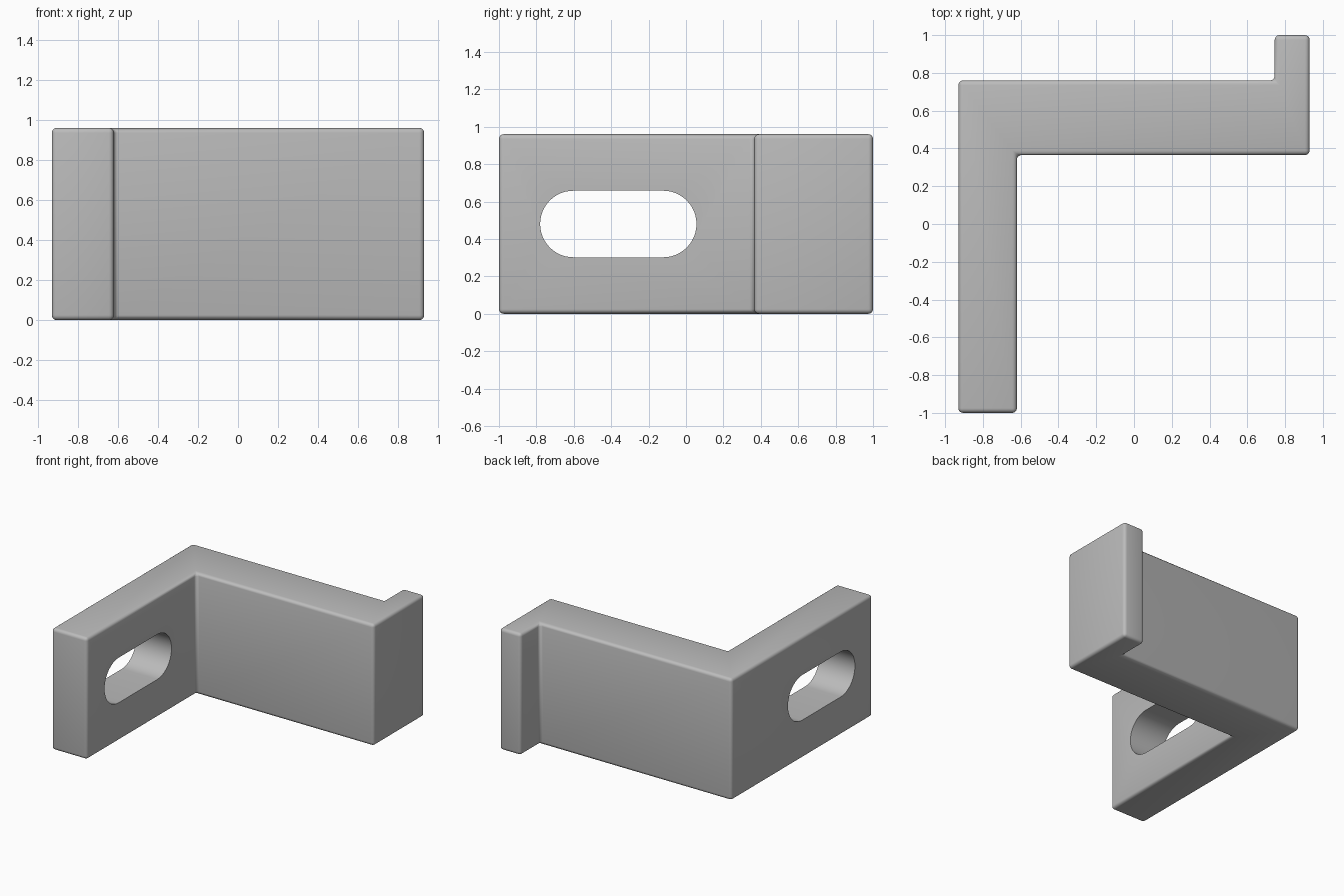
import bpy
import bmesh
import math

cube = bpy.data.objects.get("Cube")
if cube:
    bpy.data.objects.remove(cube, do_unlink=True)

HEIGHT = 0.96

# One plain grey for the whole part
grey = bpy.data.materials.new("plain_grey")
grey.use_nodes = True
colour = (0.5, 0.5, 0.5, 1)
grey.diffuse_color = colour
grey.node_tree.nodes["Principled BSDF"].inputs["Base Color"].default_value = colour


def prism(name, outline, direction):
    """Extrude a closed outline of 3D points along a direction."""
    bm = bmesh.new()
    face = bm.faces.new([bm.verts.new(p) for p in outline])
    top = bmesh.ops.extrude_face_region(bm, geom=[face])
    verts = [g for g in top["geom"] if isinstance(g, bmesh.types.BMVert)]
    bmesh.ops.translate(bm, verts=verts, vec=direction)
    bmesh.ops.recalc_face_normals(bm, faces=bm.faces)
    mesh = bpy.data.meshes.new(name)
    bm.to_mesh(mesh)
    bm.free()
    mesh.materials.append(grey)
    obj = bpy.data.objects.new(name, mesh)
    bpy.context.collection.objects.link(obj)
    return obj


# Bracket body: slotted arm, cross arm and end lip in one outline
plan = [(-0.93, -1), (-0.62, -1), (-0.62, 0.365), (0.93, 0.365),
        (0.93, 1), (0.745, 1), (0.745, 0.76), (-0.93, 0.76)]
bracket = prism("bracket", [(x, y, 0) for x, y in plan], (0, 0, HEIGHT))

# Rounded edges
bevel = bracket.modifiers.new("rounded_edges", 'BEVEL')
bevel.width = 0.025
bevel.segments = 4
bevel.limit_method = 'ANGLE'

# Slot cutter: two half circles joined by straight sides
STEPS = 24
RADIUS = 0.178
slot = []
for centre, start in ((-0.122, -math.pi / 2), (-0.602, math.pi / 2)):
    for i in range(STEPS + 1):
        a = start + math.pi * i / STEPS
        slot.append((-1.1, centre + RADIUS * math.cos(a),
                     HEIGHT / 2 + RADIUS * math.sin(a)))
cutter = prism("slot_cutter", slot, (0.7, 0, 0))
cutter.hide_render = True

cut = bracket.modifiers.new("slot", 'BOOLEAN')
cut.operation = 'DIFFERENCE'
cut.solver = 'EXACT'
cut.object = cutter

# Bake the modifiers, then drop the cutter
bpy.ops.object.select_all(action='DESELECT')
bracket.select_set(True)
bpy.context.view_layer.objects.active = bracket
for name in [m.name for m in bracket.modifiers]:
    bpy.ops.object.modifier_apply(modifier=name)
bpy.data.objects.remove(cutter, do_unlink=True)
bpy.ops.object.shade_smooth_by_angle(angle=math.radians(35))
